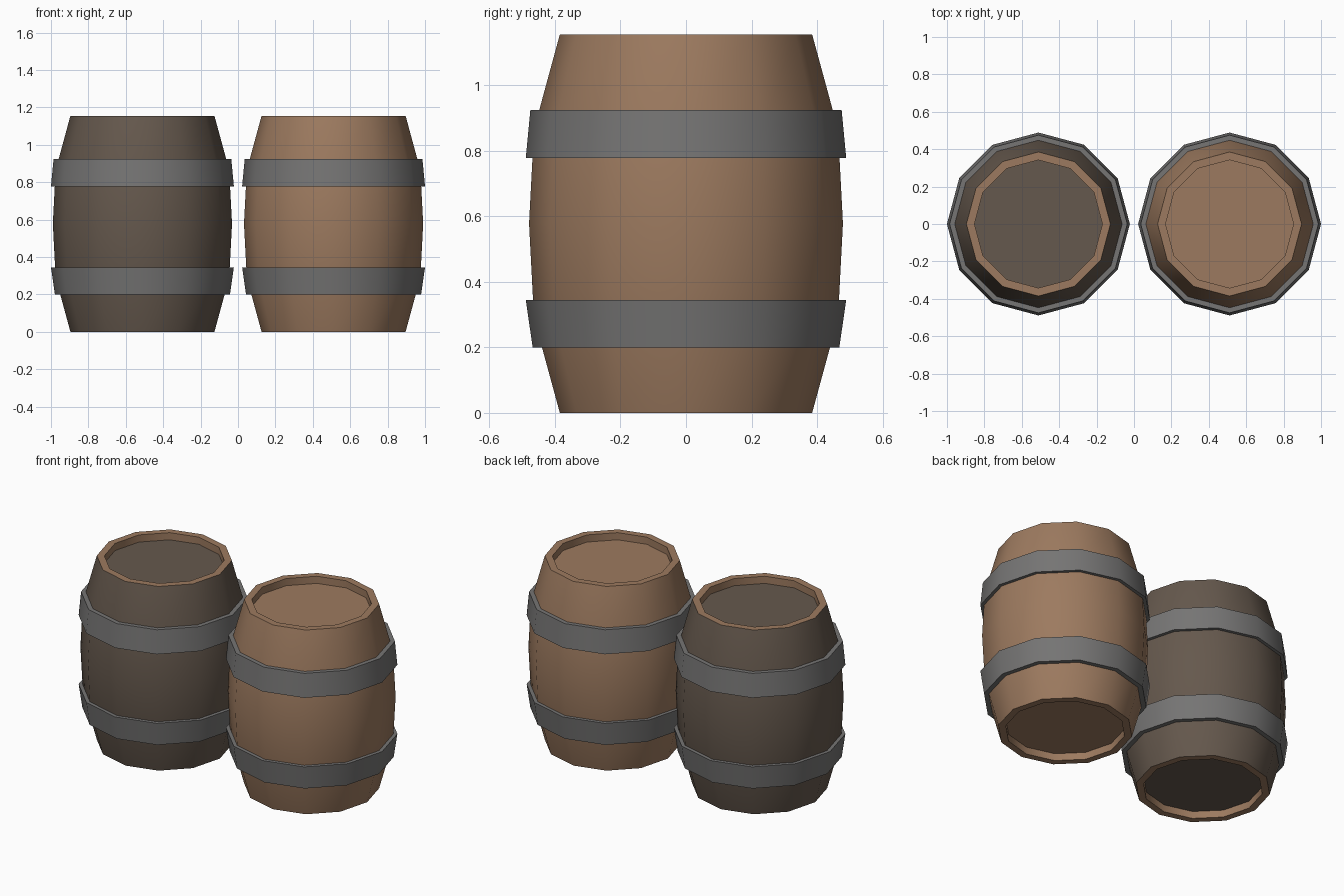
import bpy, bmesh, math

if "Cube" in bpy.data.objects:
    bpy.data.objects.remove(bpy.data.objects["Cube"])

SIDES = 12
HEIGHT = 1.155


def material(name, rgb):
    m = bpy.data.materials.new(name)
    m.diffuse_color = (*rgb, 1)
    m.use_nodes = True
    m.node_tree.nodes["Principled BSDF"].inputs["Base Color"].default_value = m.diffuse_color
    return m


light_wood = material("light_wood", (0.335, 0.195, 0.115))
dark_wood = material("dark_wood", (0.130, 0.098, 0.074))
iron = material("iron_grey", (0.180, 0.177, 0.175))


def lathe(name, profile, x, mats, slots, closed=False):
    """Turn (radius, z) points around z; slots gives a material per strip.
    Open profiles get a flat cap at both ends using slot 0."""
    bm = bmesh.new()
    rings = []
    for r, z in profile:
        rings.append([bm.verts.new((r * math.cos(2 * math.pi * i / SIDES),
                                    r * math.sin(2 * math.pi * i / SIDES), z))
                      for i in range(SIDES)])
    count = len(rings) if closed else len(rings) - 1
    for k in range(count):
        a, b = rings[k], rings[(k + 1) % len(rings)]
        for i in range(SIDES):
            j = (i + 1) % SIDES
            bm.faces.new((a[i], a[j], b[j], b[i])).material_index = slots[k]
    if not closed:
        bm.faces.new(rings[0][::-1])
        bm.faces.new(rings[-1])
    bmesh.ops.recalc_face_normals(bm, faces=bm.faces)
    mesh = bpy.data.meshes.new(name)
    bm.to_mesh(mesh)
    bm.free()
    for m in mats:
        mesh.materials.append(m)
    mesh.shade_smooth()
    mesh.set_sharp_from_angle(angle=math.radians(40))
    ob = bpy.data.objects.new(name, mesh)
    ob.location.x = x
    bpy.context.collection.objects.link(ob)


# Barrel outline: bottom recess, rim, bulging staves, rim, top recess
RECESS = 0.045
body = [(0.342, RECESS), (0.342, 0), (0.385, 0), (0.464, 0.29), (0.479, 0.578),
        (0.464, 0.865), (0.385, HEIGHT), (0.342, HEIGHT), (0.342, HEIGHT - RECESS)]
body_slots = [1, 1, 0, 0, 0, 0, 1, 1]

# Hoop cross-sections, flared towards the middle of the barrel
lower_hoop = [(0.468, 0.200), (0.489, 0.345), (0.455, 0.345), (0.430, 0.200)]
upper_hoop = [(0.489, 0.778), (0.475, 0.925), (0.437, 0.925), (0.455, 0.778)]

for side, x, wood in (("left", -0.511, dark_wood), ("right", 0.511, light_wood)):
    lathe(side + "_barrel_body", body, x, [wood, light_wood], body_slots)
    lathe(side + "_lower_hoop", lower_hoop, x, [iron], [0] * 4, closed=True)
    lathe(side + "_upper_hoop", upper_hoop, x, [iron], [0] * 4, closed=True)
